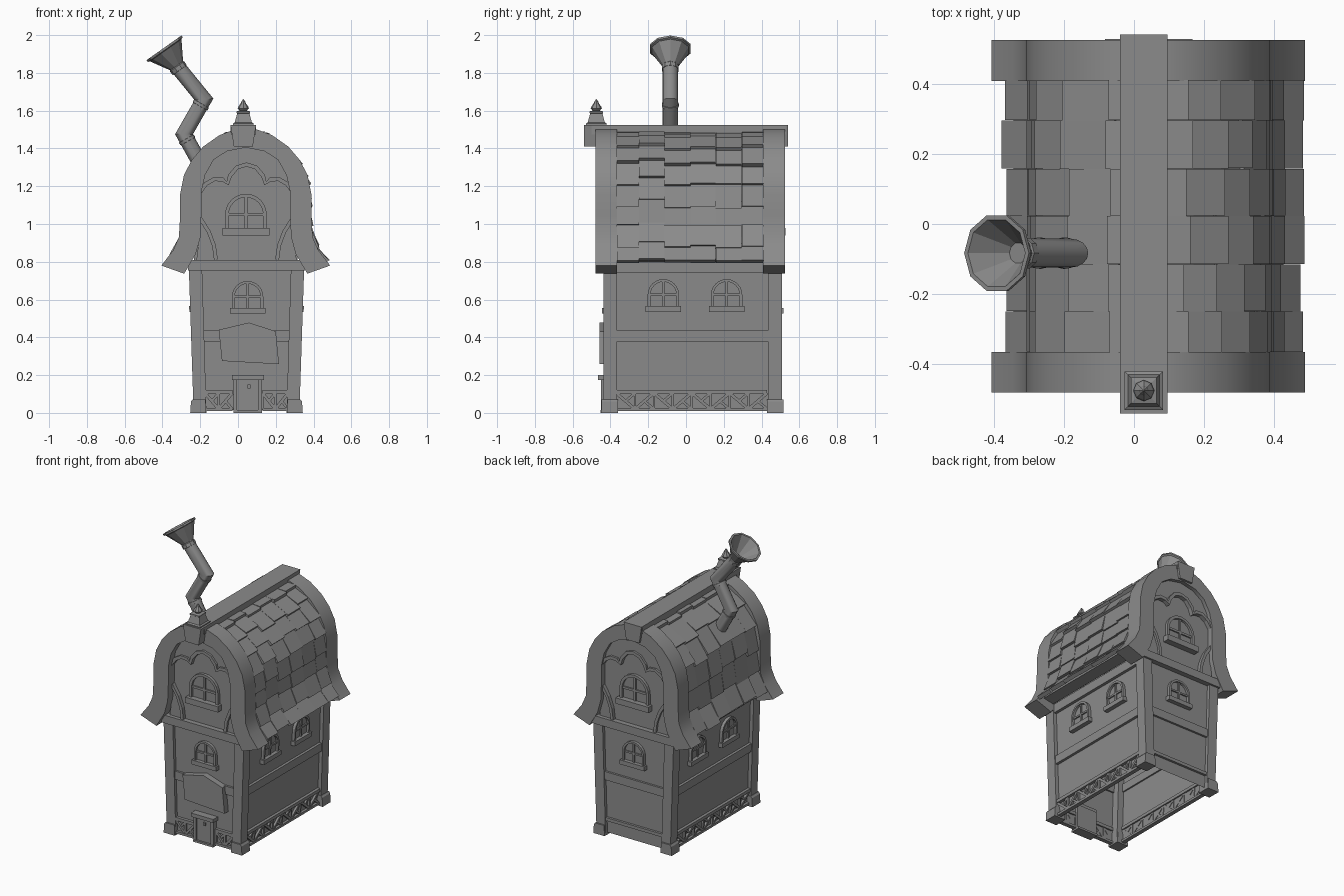
import bpy, bmesh, math, random
from mathutils import Vector as V

if "Cube" in bpy.data.objects:
    bpy.data.objects.remove(bpy.data.objects["Cube"])

random.seed(4)
CX = 0.045
grey = bpy.data.materials.new("dark_grey")
grey.diffuse_color = (0.26, 0.26, 0.26, 1)
grey.use_nodes = True
grey.node_tree.nodes["Principled BSDF"].inputs["Base Color"].default_value = grey.diffuse_color

# wall frames: origin, u (across), v (up), w (outward)
FRONT = (V((CX, -0.415, 0)), V((1, 0, 0)), V((0, 0, 1)), V((0, -1, 0)))
BACK = (V((CX, 0.485, 0)), V((1, 0, 0)), V((0, 0, 1)), V((0, 1, 0)))
RIGHT = (V((CX + 0.255, 0, 0)), V((0, 1, 0)), V((0.033, 0, 1)), V((1, 0, 0)))
LEFT = (V((CX - 0.255, 0, 0)), V((0, 1, 0)), V((-0.033, 0, 1)), V((-1, 0, 0)))
WORLD = (V((0, 0, 0)), V((1, 0, 0)), V((0, 0, 1)), V((0, 1, 0)))  # depth = y


def solid(bm, f, pts, d0, d1):
    """Extrude a 2D outline between two depths of a frame."""
    o, u, v, w = f
    a, b = [[bm.verts.new(o + u * p[0] + v * p[1] + w * d) for p in pts] for d in (d0, d1)]
    bm.faces.new(a)
    bm.faces.new(b[::-1])
    for i in range(len(a)):
        j = (i + 1) % len(a)
        bm.faces.new((a[i], b[i], b[j], a[j]))


def rect(u0, u1, v0, v1):
    return [(u0, v0), (u1, v0), (u1, v1), (u0, v1)]


def flip(pts):
    return [(-p[0], p[1]) for p in pts]


def both(half):
    """Half outline ending on the axis -> full symmetric line."""
    return half + flip(half[:-1])[::-1]


def stroke(line, t):
    """Outline of a polyline with width t."""
    l, r = [], []
    for i, p in enumerate(line):
        a, b = V(line[max(i - 1, 0)]), V(line[min(i + 1, len(line) - 1)])
        d = (b - a).normalized()
        n = V((-d.y, d.x)) * t / 2
        l.append(V(p) + n)
        r.append(V(p) - n)
    return l + r[::-1]


def lathe(bm, origin, axis, prof, n, turn=0.0):
    axis = axis.normalized()
    s = V((0, 1, 0))
    c = s.cross(axis).normalized()
    rings = []
    for r, h in prof:
        rings.append([bm.verts.new(origin + axis * h + (c * math.cos(k) + s * math.sin(k)) * r)
                      for k in (turn + 2 * math.pi * i / n for i in range(n))])
    for a, b in zip(rings, rings[1:]):
        for i in range(n):
            j = (i + 1) % n
            bm.faces.new((a[i], a[j], b[j], b[i]))
    bm.faces.new(rings[0])
    bm.faces.new(rings[-1])


def finish(name, bm, smooth=0):
    bmesh.ops.recalc_face_normals(bm, faces=bm.faces)
    me = bpy.data.meshes.new(name)
    bm.to_mesh(me)
    bm.free()
    me.materials.append(grey)
    ob = bpy.data.objects.new(name, me)
    bpy.context.collection.objects.link(ob)
    if smooth:
        bpy.ops.object.select_all(action='DESELECT')
        ob.select_set(True)
        bpy.context.view_layer.objects.active = ob
        bpy.ops.object.shade_smooth_by_angle(angle=math.radians(smooth))


def part(name, items, smooth=0):
    bm = bmesh.new()
    for it in items:
        solid(bm, *it)
    finish(name, bm, smooth)


# tapered walls, open underneath
bm = bmesh.new()
solid(bm, FRONT, [(-.2555, .015), (.2555, .015), (.2815, .8), (-.2815, .8)], 0, -0.9)
bm.normal_update()
low = [f for f in bm.faces if all(v.co.z < .11 for v in f.verts)]
bmesh.ops.delete(bm, geom=low, context='FACES_ONLY')
finish("walls", bm)

# corner posts and feet
post = [(.28, 0), (.305, .76), (.235, .76), (.212, 0)]
foot = [(.213, 0), (.298, 0), (.294, .06), (.285, .072), (.217, .072)]
part("corner_posts", [(f, g(post), .022, -.05) for f in (FRONT, BACK) for g in (list, flip)])
part("post_feet", [(f, g(foot), .032, -.055) for f in (FRONT, BACK) for g in (list, flip)])

# horizontal beams
part("gable_beams", [(f, rect(-.31, .31, .755, .81), .035, -.05) for f in (FRONT, BACK)])
items = [(f, rect(-.38, .44, .378, .435), .018, -.01) for f in (LEFT, RIGHT)]
items += [(f, rect(-.235, .235, .378, .435), .014, -.01) for f in (FRONT, BACK)]
items += [(f, rect(-.38, .44, .74, .8), .02, -.01) for f in (LEFT, RIGHT)]
part("mid_beams", items)

# base rails and lattice relief
items = []
for f, spans in ((LEFT, [(-.37, .43, 8)]), (RIGHT, [(-.37, .43, 8)]),
                 (FRONT, [(-.22, -.075, 2), (.085, .22, 2)])):
    for a, b, n in spans:
        items += [(f, rect(a, b, .1, .122), .02, -.01), (f, rect(a, b, .01, .026), .018, -.01)]
        w = (b - a) / n
        for i in range(n):
            x = a + i * w
            z0, z1 = (.02, .105) if i % 2 else (.105, .02)
            items.append((f, stroke([(x, z0), (x + w, z1)], .016), .015, -.004))
            items.append((f, rect(x - .006, x + .006, .02, .105), .014, -.004))
            items.append((f, stroke([(x + w / 2, .062), (x + w, z0)], .014), .013, -.004))
items.append((BACK, rect(-.22, .22, .1, .122), .016, -.01))
part("base_lattice", items)


# arched windows
def arch(r, h, u, v, n=12):
    return ([(u + r, v)] + [(u + r * math.cos(math.pi * i / n), v + h + r * math.sin(math.pi * i / n))
                            for i in range(n + 1)] + [(u - r, v)])


def window(f, u, v, r, h):
    t = r * .17
    m = r * .07
    ring = arch(r, h, u, v) + arch(r - t, h, u, v)[::-1]
    sill = .042 if r > .1 else .03
    return [(f, ring, .02, -.01), (f, arch(r - t / 2, h, u, v), .004, -.01),
            (f, rect(u - m, u + m, v, v + h + r - t / 2), .013, 0),
            (f, rect(u - r + t / 2, u + r - t / 2, v + h - m, v + h + m), .013, 0),
            (f, rect(u - r * 1.13, u + r * 1.13, v - r * .36, v), sill, -.01)]


items = []
for f in (FRONT, BACK):
    items += window(f, -.003, .98, .11, .07) + window(f, .006, .555, .083, .06)
for f in (LEFT, RIGHT):
    items += window(f, -.12, .565, .083, .06) + window(f, .215, .565, .083, .06)
part("windows", items)

# door with lintel, step and knob; hanging board above
part("door", [(FRONT, rect(-.06, .075, .012, .175), .025, -.02),
              (FRONT, rect(-.07, -.05, 0, .175), .035, -.02),
              (FRONT, rect(.06, .082, 0, .175), .035, -.02),
              (FRONT, rect(-.078, .092, .175, .2), .05, -.01),
              (FRONT, rect(-.07, .082, 0, .014), .038, -.03),
              (FRONT, rect(.005, .02, .13, .15), .034, 0)])
part("hanging_board", [(FRONT, [(-.147, .44), (.013, .478), (.155, .432), (.172, .258), (-.13, .275)], .042, .0)])

# roof cross-section, half profile from eave tip to ridge
OUT = [(.447, .78), (.385, .86), (.354, .93), (.347, 1.05), (.347, 1.16), (.327, 1.26),
       (.285, 1.34), (.225, 1.41), (.14, 1.47), (.06, 1.5), (0, 1.505)]
INN = [(.326, .737), (.265, .84), (.24, .93), (.235, 1.05), (.235, 1.17), (.215, 1.26),
       (.17, 1.34), (.1, 1.385), (0, 1.405)]
RF = (V((CX - .004, 0, 0)),) + WORLD[1:]
verge = both(OUT) + both(INN)[::-1]
part("roof_verges", [(RF, verge, -.48, -.365), (RF, verge, .408, .525)], 30)
core = [(x * .92, z - .025 if z > 1.3 else z) for x, z in OUT]
core[0] = (.385, .815)
part("roof_core", [(RF, both(core) + both([(.31, .8)] + INN[1:])[::-1], -.37, .415)])
part("gable_body", [(RF, both([(.28, .77), (.26, .93), (.25, 1.17), (.19, 1.34), (.11, 1.4), (0, 1.42)]),
                     -.415, .485)])

# gable ornament: scalloped head panel and curved corner braces
lobe = [(.25, 1.165), (.215, 1.212), (.17, 1.238), (.125, 1.235), (.1, 1.215), (.088, 1.255), (.05, 1.3), (0, 1.315)]
brace = [(.245, 1.03), (.2, .96), (.172, .885), (.162, .81)]
items = []
for f in (FRONT, BACK):
    items += [(f, both(lobe) + both([(.26, 1.2), (.235, 1.28)] + [(x + .01, z + .01) for x, z in INN[6:8]]
                                    + [(0, 1.42)])[::-1], .014, -.01),
              (f, stroke(both(lobe), .022), .028, -.01)]
    for g in (list, flip):
        items += [(f, g(brace + [(.265, .81), (.25, .93)]), .01, -.01),
                  (f, stroke(g(brace), .02), .025, -.01)]
part("gable_ornament", items)


# shingles: tilted slabs in staggered courses
def along(line, s):
    for a, b in zip(line, line[1:]):
        a, b = V(a), V(b)
        d = (b - a).length
        if s <= d:
            return a + (b - a) * s / d
        s -= d
    return V(line[-1])


cols = [-.366, -.25, -.115, .023, .157, .295, .41]
items = []
for side, n, g in ((1, 8, list), (-1, 6, flip)):
    k = .945 if side > 0 else .91
    base = [(x * k, z - .02 if z > 1.3 else z + .01) for x, z in OUT]
    total = sum((V(b) - V(a)).length for a, b in zip(base, base[1:]))
    for c in range(6):
        shift = random.uniform(-.012, .022) + (.025 if side < 0 else 0)
        for i in range(n):
            s0 = max(.004, shift + total * i / n + (random.uniform(-.012, .012) if i else 0))
            s1 = min(total * (i + 1) / n + shift + .02, total)
            lo, hi = along(base, s0), along(base, s1)
            d = (hi - lo).normalized()
            nrm = V((d.y, -d.x))
            lift = random.uniform(.018, .027) + (.006 if side > 0 and i < 2 else 0)
            quad = [lo + nrm * (lift - .026), lo + nrm * lift, hi + nrm * .004, hi - nrm * .02]
            items.append((RF, g(quad), cols[c] + random.uniform(0, .002), cols[c + 1]))
part("roof_shingles", items)

# ridge cap with keystone ends
RX = .028
key = [(RX - .05, 1.41), (RX + .05, 1.41), (RX + .068, 1.525), (RX - .068, 1.525)]
cap = [(RX - .066, 1.475), (RX + .066, 1.475), (RX + .068, 1.525), (RX - .068, 1.525)]
part("ridge_cap", [(WORLD, cap, -.5, .53), (WORLD, key, -.54, -.46), (WORLD, key, .5, .54)])

# finial
bm = bmesh.new()
o, up = V((RX, -.475, 1.52)), V((0, 0, 1))
lathe(bm, o, up, [(.078, 0), (.078, .012), (.064, .018), (.046, .065), (.052, .068), (.052, .076), (.03, .08)],
      4, math.pi / 4)
lathe(bm, o, up, [(.018, .07), (.02, .082), (.03, .092), (.026, .102), (.014, .118), (.012, .125), (.001, .142)], 8)
finish("finial", bm)

# crooked stovepipe: mitred tube, elbow collars and hollow funnel
path = [V((-.15, -.083, 1.23)), V((-.286, -.083, 1.475)), V((-.18, -.083, 1.66)), V((-.325, -.083, 1.838))]
bm = bmesh.new()
rings, N = [], 16
for i, p in enumerate(path):
    d0 = (p - path[max(i - 1, 0)]).normalized() if i else (path[1] - p).normalized()
    d1 = (path[i + 1] - p).normalized() if i < 3 else d0
    t = (d0 + d1).normalized()
    side = V((0, 1, 0)).cross(t)
    k = .041 / t.dot(d0)
    rings.append([bm.verts.new(p + side * k * math.cos(a) + V((0, .041, 0)) * math.sin(a))
                  for a in (2 * math.pi * j / N for j in range(N))])
for a, b in zip(rings, rings[1:]):
    for j in range(N):
        bm.faces.new((a[j], a[(j + 1) % N], b[(j + 1) % N], b[j]))
for i in (1, 2):
    d = (path[i - 1] - path[i]).normalized()
    lathe(bm, path[i] + d * .026, d, [(.04, 0), (.045, .001), (.045, .016), (.04, .017)], N)
ax = V((-.065, 0, .092))
lathe(bm, path[3], ax, [(.038, -.03), (.046, -.028), (.046, -.005), (.042, 0), (.102, .1), (.113, .104),
                        (.113, .116), (.1, .116), (.03, .01)], 10)
finish("stovepipe", bm, 28)
